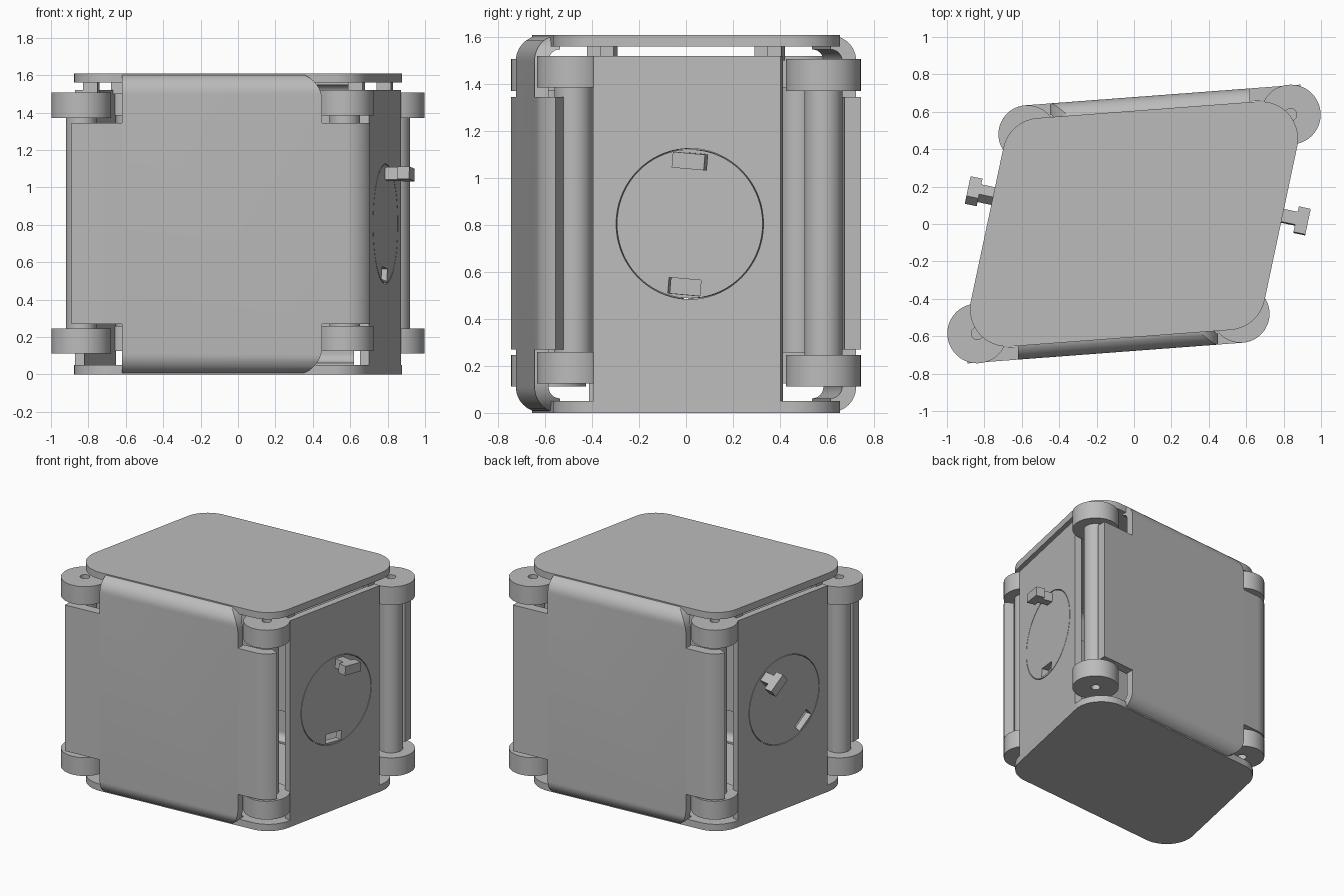
import bpy
import bmesh
from math import pi, sin, cos, atan2, radians, tan
from mathutils import Vector, Matrix

cube = bpy.data.objects.get("Cube")
if cube:
    bpy.data.objects.remove(cube, do_unlink=True)

grey = bpy.data.materials.new("plain grey")
grey.use_nodes = True
tone = (0.5, 0.5, 0.5, 1)
grey.diffuse_color = tone
grey.node_tree.nodes["Principled BSDF"].inputs["Base Color"].default_value = tone
HEIGHT = 1.61


def extrude(name, points, vec):
    """Closed solid from a planar outline pushed along vec."""
    bm = bmesh.new()
    face = bm.faces.new([bm.verts.new(p) for p in points])
    out = bmesh.ops.extrude_face_region(bm, geom=[face], use_keep_orig=True)
    moved = [g for g in out["geom"] if isinstance(g, bmesh.types.BMVert)]
    bmesh.ops.translate(bm, verts=moved, vec=vec)
    bmesh.ops.recalc_face_normals(bm, faces=bm.faces)
    mesh = bpy.data.meshes.new(name)
    bm.to_mesh(mesh)
    bm.free()
    mesh.materials.append(grey)
    ob = bpy.data.objects.new(name, mesh)
    bpy.context.collection.objects.link(ob)
    return ob


def arc(c, r, a0, a1, n=12):
    steps = [radians(a0 + (a1 - a0) * i / n) for i in range(n + 1)]
    return [Vector((c[0] + r * cos(a), c[1] + r * sin(a))) for a in steps]


def round_corner(prev, p, nxt, r, n=14):
    """Fillet arc replacing the corner p."""
    a, b = (prev - p).normalized(), (nxt - p).normalized()
    half = a.angle(b) / 2
    c = p + (a + b).normalized() * r / sin(half)
    start, end = p + a * r / tan(half) - c, p + b * r / tan(half) - c
    a0 = atan2(start.y, start.x)
    sweep = (atan2(end.y, end.x) - a0 + pi) % (2 * pi) - pi
    return [c + Vector((cos(a0 + sweep * i / n), sin(a0 + sweep * i / n))) * r
            for i in range(n + 1)]


def flat(points, z):
    return [(p[0], p[1], z) for p in points]


def boolean(ob, cutter, mode):
    mod = ob.modifiers.new("cut", "BOOLEAN")
    mod.object, mod.operation, mod.solver = cutter, mode, "EXACT"
    bpy.context.view_layer.objects.active = ob
    bpy.ops.object.modifier_apply(modifier=mod.name)
    bpy.data.objects.remove(cutter, do_unlink=True)


def finish(ob):
    bpy.ops.object.select_all(action="DESELECT")
    ob.select_set(True)
    bpy.context.view_layer.objects.active = ob
    bpy.ops.object.shade_smooth_by_angle(angle=radians(30))


def twin(ob, name):
    """Copy turned half a circle about the vertical axis."""
    finish(ob)
    copy = ob.copy()
    copy.name = name
    copy.matrix_world = Matrix.Rotation(pi, 4, "Z") @ ob.matrix_world
    bpy.context.collection.objects.link(copy)


def cylinder(name, c, r, z0, z1):
    return extrude(name, flat(arc(c, r, 0, 352.5, 47), z0), (0, 0, z1 - z0))


# Top and bottom plates: rounded parallelogram
right_front, right_back = Vector((0.667, -0.555)), Vector((0.928, 0.675))
corners = [-right_back, right_front, right_back, -right_front]
outline = []
for i, p in enumerate(corners):
    outline += round_corner(corners[i - 1], p, corners[(i + 1) % 4], 0.2)
for name, z in (("bottom_plate", 0), ("top_plate", HEIGHT - 0.05)):
    finish(extrude(name, flat(outline, z), (0, 0, 0.05)))

# Hinges: wide rings joined by a post
near, far = (0.57, -0.48), (-0.838, -0.585)
for label, back, c, r, z in (("right", "left", near, 0.155, 0.125),
                             ("left", "right", far, 0.16, 0.112)):
    for level, z0 in (("lower", z), ("upper", z + 1.26)):
        ring = cylinder("front_%s_%s_hinge_ring" % (label, level), c, r, z0, z0 + 0.135)
        boolean(ring, cylinder("hole", c, 0.032, z0 - 0.1, z0 + 0.3), "DIFFERENCE")
        twin(ring, "back_%s_%s_hinge_ring" % (back, level))
    post = cylinder("front_%s_hinge_post" % label, c, 0.081, z + 0.13, z + 1.265)
    twin(post, "back_%s_hinge_post" % back)


# Front and back panels: bent full-height centre
def on_front(x, depth, z):
    return (x, -0.635 + 0.075 * (x - 0.58) + depth, z)


bend, thick, low, high = 0.11, 0.06, 0.002, HEIGHT - 0.002
base, top = (bend, low + bend), (bend, high - bend)
section = (arc(base, bend, 270, 180) + arc(top, bend, 180, 90)
           + arc(top, bend - thick, 90, 180) + arc(base, bend - thick, 180, 270))
x0, x1 = -0.62, 0.45
centre = extrude("front_panel", [on_front(x0, p.x, p.y) for p in section],
                 Vector(on_front(x1, 0, 0)) - Vector(on_front(x0, 0, 0)))
rim = [Vector(p) for p in ((x0 - 0.1, -0.01), (x1, 0), (x1, HEIGHT), (x0 - 0.1, HEIGHT + 0.01))]
shape = ([rim[0]] + round_corner(rim[0], rim[1], rim[2], 0.15)
         + round_corner(rim[1], rim[2], rim[3], 0.15) + [rim[3]])
boolean(centre, extrude("trim", [(p.x, -1, p.y) for p in shape], (0, 1, 0)), "INTERSECT")
twin(centre, "back_panel")

# Panel wings: flat strip that wraps round the near hinge
left_end = on_front(-0.89, 0, 0)
wing = ([left_end] + arc(near, 0.155, -85.7, -29)
        + arc(near, 0.085, -29, -85.7) + [(left_end[0], left_end[1] + 0.07)])
twin(extrude("front_panel_wings", flat(wing, 0.27), (0, 0, 1.075)), "back_panel_wings")

# Side panels, built in a local frame: u along, v up, n outward
along = (right_back - right_front).normalized()
U = Vector((along.x, along.y, 0))
V = Vector((0, 0, 1))
N = U.cross(V)
mid = (right_front + right_back) / 2
origin = Vector((mid.x, mid.y, 0)) - U * 0.06


def block(name, u0, u1, v0, v1, n0, n1, hub=None, turn=0):
    """Box in the side frame, optionally turned about a hub in the panel."""
    pts = []
    for u, v in ((u0, v0), (u1, v0), (u1, v1), (u0, v1)):
        if hub:
            u, v = (hub[0] + u * cos(turn) + v * sin(turn),
                    hub[1] - u * sin(turn) + v * cos(turn))
        pts.append(origin + U * u + V * v + N * n0)
    return extrude(name, pts, N * (n1 - n0))


def disc(name, r, n0, n1):
    pts = [origin + U * p.x + V * p.y + N * n0 for p in arc(hub, r, 0, 355, 71)]
    return extrude(name, pts, N * (n1 - n0))


hub = (0.015, 0.805)
for side, turn, spin in (("right", radians(5), 0), ("left", radians(-40), pi)):
    panel = block("panel", -0.405, 0.41, 0, 1.52, -0.05, 0)
    panel.name = side + "_side_panel"
    boolean(panel, disc("opening", 0.321, -0.1, 0.1), "DIFFERENCE")
    dial = disc(side + "_dial", 0.317, -0.05, 0)
    boolean(dial, block("slot", -0.07, 0.07, -0.302, -0.235, -0.1, 0.1, hub, turn), "DIFFERENCE")
    parts = [
        panel, dial,
        block(side + "_latch_stem", -0.03, 0.04, 0.235, 0.302, -0.05, 0.08, hub, turn),
        block(side + "_latch_head", -0.07, 0.07, 0.235, 0.302, 0.075, 0.14, hub, turn),
        block(side + "_front_spacer", -0.385, -0.325, 1.5, 1.57, -0.12, -0.04),
        block(side + "_back_spacer", 0.345, 0.405, 1.5, 1.57, -0.12, -0.04),
    ]
    for ob in parts:
        finish(ob)
        ob.matrix_world = Matrix.Rotation(spin, 4, "Z")
